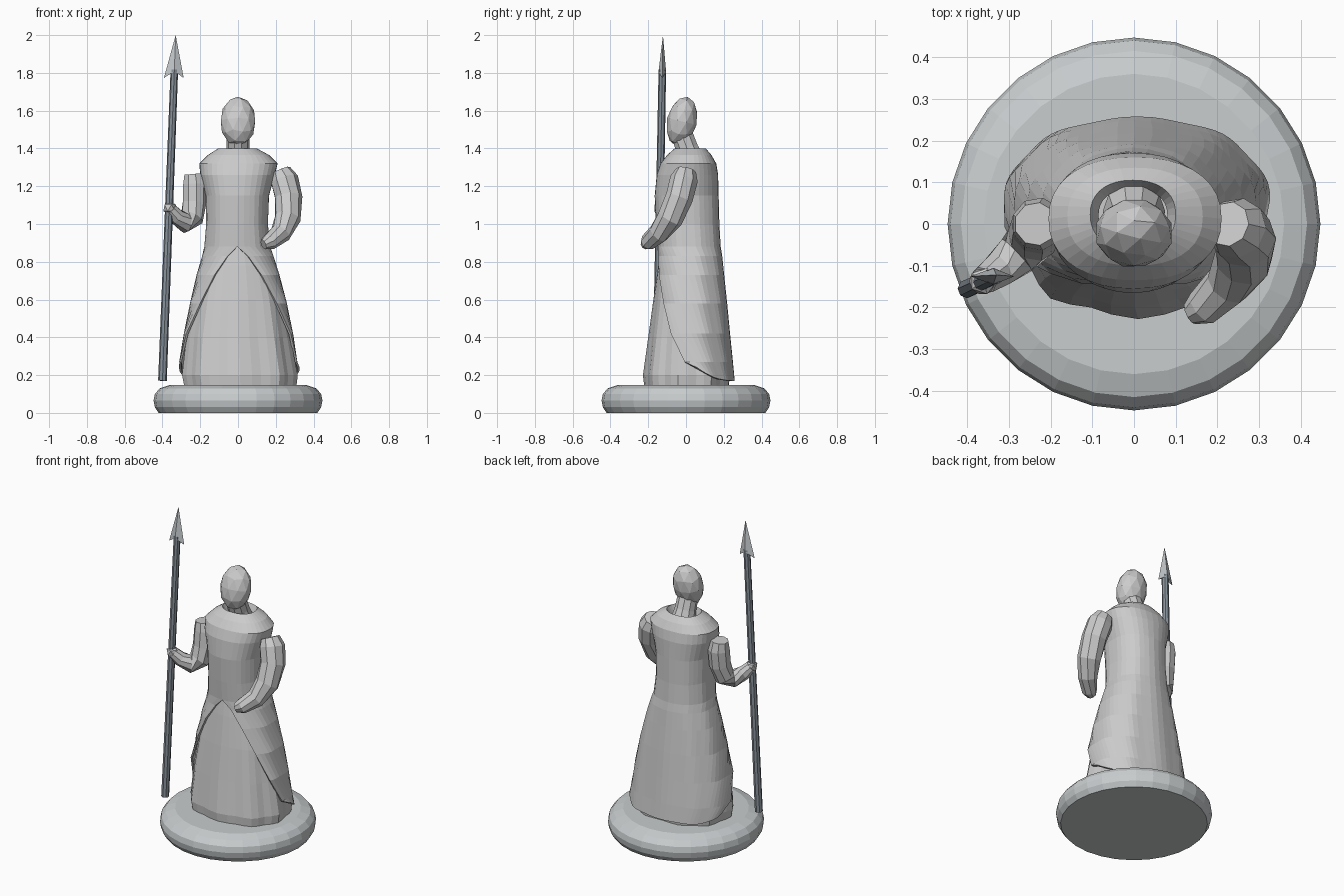
import bpy, bmesh
from math import sin, cos, pi, radians
from mathutils import Vector, Matrix

if "Cube" in bpy.data.objects:
    bpy.data.objects.remove(bpy.data.objects["Cube"])


def material(name, rgb):
    m = bpy.data.materials.new(name)
    m.diffuse_color = (*rgb, 1)
    m.use_nodes = True
    m.node_tree.nodes["Principled BSDF"].inputs["Base Color"].default_value = m.diffuse_color
    return m


def finish(name, bm, mat=None, fix=True):
    bmesh.ops.remove_doubles(bm, verts=bm.verts, dist=0.0005)
    if fix:
        bmesh.ops.recalc_face_normals(bm, faces=bm.faces)
    me = bpy.data.meshes.new(name)
    bm.to_mesh(me)
    bm.free()
    ob = bpy.data.objects.new(name, me)
    bpy.context.collection.objects.link(ob)
    if mat:
        me.materials.append(mat)
    return ob


def bridge(bm, rings, closed=True):
    rows = [[bm.verts.new(p) for p in r] for r in rings]
    n = len(rows[0])
    for a, b in zip(rows, rows[1:]):
        for j in range(n if closed else n - 1):
            k = (j + 1) % n
            bm.faces.new((a[j], a[k], b[k], b[j]))
    return rows


def point(a, z, x0, x1, y0, y1, fold, waves):
    # squarish oval, angle measured from the front
    s, c = sin(a), -cos(a)
    sq = lambda v: abs(v) ** 0.88 * (1 if v >= 0 else -1)
    k = 1 + fold * cos(waves * a)
    cx, cy = (x0 + x1) / 2, (y0 + y1) / 2
    return Vector((cx + sq(s) * (x1 - x0) / 2 * k, cy + sq(c) * (y1 - y0) / 2 * k, z))


def tube(name, path, sides=8, mat=None):
    # path points: x, y, z, radius; rings follow the path direction
    pts = [Vector(p[:3]) for p in path]
    rings = []
    for i, p in enumerate(pts):
        d = (pts[min(i + 1, len(pts) - 1)] - pts[max(i - 1, 0)]).normalized()
        u = d.cross(Vector((0, 1, 0.01))).normalized()
        v = d.cross(u)
        rings.append([p + (u * cos(t) + v * sin(t)) * path[i][3]
                      for t in (2 * pi * j / sides for j in range(sides))])
    bm = bmesh.new()
    rows = bridge(bm, rings)
    bm.faces.new(rows[0])
    bm.faces.new(rows[-1])
    return finish(name, bm, mat)


def ball(name, loc, scale, tilt=0.0, sub=2):
    bm = bmesh.new()
    m = Matrix.Translation(loc) @ Matrix.Rotation(tilt, 4, 'X') @ Matrix.Diagonal((*scale, 1))
    bmesh.ops.create_icosphere(bm, subdivisions=sub, radius=1, matrix=m)
    return finish(name, bm)


shaft_grey = material("shaft_grey", (0.25, 0.29, 0.33))
tip_grey = material("tip_grey", (0.55, 0.58, 0.60))
base_grey = material("base_grey", (0.58, 0.61, 0.62))

# round base
profile = [(0.42, 0.005), (0.44, 0.03), (0.447, 0.065), (0.44, 0.10), (0.415, 0.13), (0.36, 0.148)]
bm = bmesh.new()
rows = bridge(bm, [[(r * cos(2 * pi * j / 28), r * sin(2 * pi * j / 28), z) for j in range(28)]
                   for r, z in [(0.42, 0.0)] + profile[1:]])
bm.faces.new(rows[0])
bm.faces.new(rows[-1])
finish("base", bm, base_grey)

# under-skirt: z, x0, x1, y0, y1, fold depth
skirt = [
    (0.145, -0.28, 0.305, -0.215, 0.23, 0.03),
    (0.20, -0.29, 0.31, -0.22, 0.235, 0.035),
    (0.40, -0.27, 0.275, -0.195, 0.21, 0.025),
    (0.60, -0.235, 0.24, -0.17, 0.19, 0.015),
    (0.78, -0.19, 0.19, -0.145, 0.165, 0.01),
    (0.90, -0.15, 0.14, -0.125, 0.15, 0.0),
]
N = 36
bm = bmesh.new()
rows = bridge(bm, [[point(2 * pi * j / N, *r, 9) for j in range(N)] for r in skirt])
bm.faces.new(rows[0])
bm.faces.new(rows[-1])
finish("under_skirt", bm)

# long coat, open in front below the waist: opening half-angle, then section
coat = [
    (98, 0.17, -0.315, 0.33, -0.22, 0.255, 0.012),
    (86, 0.27, -0.315, 0.318, -0.215, 0.245, 0.015),
    (68, 0.42, -0.29, 0.295, -0.205, 0.23, 0.015),
    (50, 0.58, -0.257, 0.262, -0.185, 0.215, 0.015),
    (31, 0.73, -0.222, 0.222, -0.165, 0.20, 0.012),
    (14, 0.83, -0.192, 0.19, -0.152, 0.19, 0.01),
    (0, 0.88, -0.18, 0.172, -0.15, 0.182, 0.01),
    (0, 1.00, -0.17, 0.16, -0.158, 0.175, 0.01),
    (0, 1.15, -0.172, 0.165, -0.165, 0.172, 0.005),
    (0, 1.26, -0.20, 0.195, -0.155, 0.17, 0.0),
    (0, 1.32, -0.205, 0.21, -0.135, 0.16, 0.0),
    (0, 1.365, -0.16, 0.165, -0.10, 0.135, 0.0),
    (0, 1.40, -0.105, 0.10, -0.06, 0.105, 0.0),
    (0, 1.355, -0.085, 0.08, -0.045, 0.085, 0.0),
]
rings = []
for i, (gap, *r) in enumerate(coat):
    g = radians(gap)
    ring = [point(g + (2 * pi - 2 * g) * j / N, *r, 10) for j in range(N + 1)]
    if i == 0:  # hem rises towards the front edges
        for j, p in enumerate(ring):
            p.z += 0.07 * abs(2 * j / N - 1) ** 4
    rings.append(ring)
bm = bmesh.new()
bridge(bm, rings, closed=False)
ob = finish("coat", bm, fix=False)
m = ob.modifiers.new("thickness", 'SOLIDIFY')
m.thickness, m.offset = 0.012, -1

# neck and head
tube("neck", [(0, 0.03, 1.33, 0.075), (0, 0.005, 1.40, 0.062), (0, -0.02, 1.47, 0.06)], 10)
ball("head", (0, -0.022, 1.543), (0.095, 0.08, 0.134), radians(-13))

# arm resting at the waist
tube("left_arm", [(0.225, 0.0, 1.28, 0.055), (0.245, -0.01, 1.235, 0.075), (0.267, -0.035, 1.14, 0.074),
                  (0.262, -0.085, 1.03, 0.07), (0.225, -0.145, 0.95, 0.056),
                  (0.165, -0.20, 0.905, 0.045), (0.135, -0.215, 0.892, 0.028)], 9)

# arm bent to hold the spear
tube("right_arm", [(-0.235, 0.0, 1.265, 0.052), (-0.23, 0.0, 1.21, 0.064), (-0.232, -0.01, 1.11, 0.064),
                   (-0.245, -0.035, 1.03, 0.062), (-0.28, -0.075, 1.005, 0.053),
                   (-0.325, -0.11, 1.04, 0.043), (-0.36, -0.135, 1.08, 0.035)], 9)
ball("right_hand", (-0.362, -0.137, 1.085), (0.037, 0.036, 0.038), 0, 1)

# spear shaft
foot, top = Vector((-0.40, -0.155, 0.17)), Vector((-0.33, -0.122, 2.0))
along = foot.lerp(top, 0.9)
tube("spear_shaft", [(*foot, 0.023), (*along, 0.02)], 8, shaft_grey)

# flat barbed spearhead
bm = bmesh.new()
mid = foot.lerp(top, 0.895)
tip = bm.verts.new(top)
socket = bm.verts.new(mid)
rim = [bm.verts.new(mid + Vector(d)) for d in
       ((0.05, 0, -0.035), (0, 0.02, 0), (-0.055, 0, -0.035), (0, -0.02, 0))]
for a, b in zip(rim, rim[1:] + rim[:1]):
    bm.faces.new((a, b, tip))
    bm.faces.new((b, a, socket))
finish("spearhead", bm, tip_grey)
